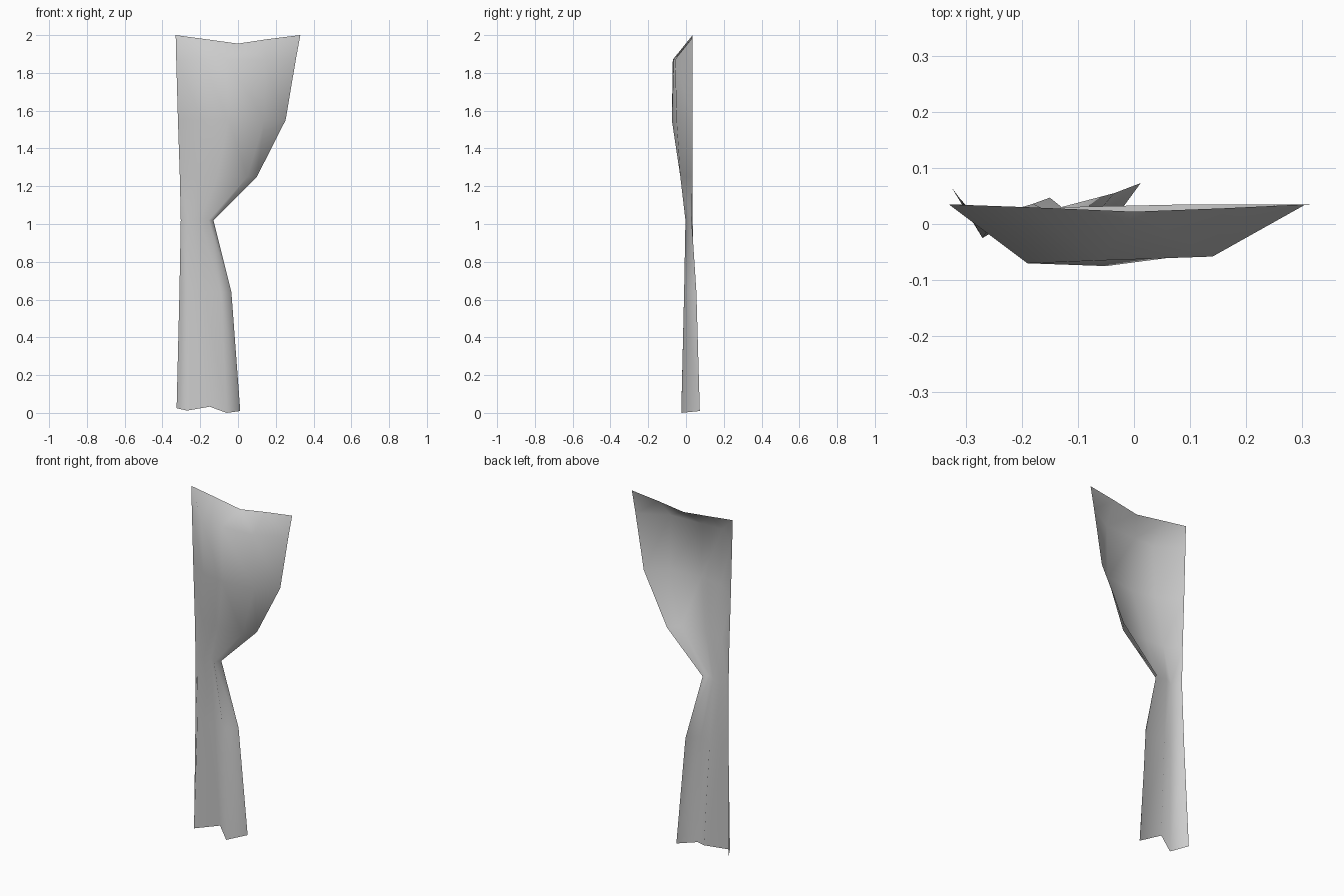
import bpy

cube = bpy.data.objects.get("Cube")
if cube:
    bpy.data.objects.remove(cube, do_unlink=True)

# Fabric
fabric = bpy.data.materials.new("grey fabric")
fabric.use_nodes = True
colour = (0.6, 0.6, 0.6, 1)
fabric.diffuse_color = colour
fabric.node_tree.nodes["Principled BSDF"].inputs["Base Color"].default_value = colour

# Pleat profiles from header to hem: height, x across the cloth, y depth
rows = [
    (1.98, (-.33, -.19, 0, .16, .33), (.035, .03, .022, .028, .035)),
    (1.87, (-.327, -.19, -.06, .14, .306), (.035, -.07, -.065, -.058, .035)),
    (1.55, (-.318, -.19, -.05, .14, .252), (.035, -.05, -.075, -.05, .035)),
    (1.25, (-.308, -.22, -.11, .05, .10), (.035, -.02, -.03, -.03, .035)),
    (1.02, (-.303, -.26, -.2, -.155, -.13), (.035, -.003, .03, -.003, .03)),
    (.64, (-.31, -.26, -.18, -.09, -.035), (.045, -.01, .036, -.01, .055)),
    (.015, (-.325, -.27, -.15, -.06, .012), (.065, -.025, .047, -.025, .073)),
]
header_rise = (.02, .001, -.025, -.001, .02)
hem_rise = (.01, -.003, .018, -.015, -.005)

verts = []
for r, (z, xs, ys) in enumerate(rows):
    for c, (x, y) in enumerate(zip(xs, ys)):
        rise = header_rise[c] if r == 0 else hem_rise[c] if r == len(rows) - 1 else 0
        verts.append((x, y, z + rise))

# Loft the pleats into one open sheet facing the front
n = len(header_rise)
faces = [(r * n + c, (r + 1) * n + c, (r + 1) * n + c + 1, r * n + c + 1)
         for r in range(len(rows) - 1) for c in range(n - 1)]
mesh = bpy.data.meshes.new("tied_curtain")
mesh.from_pydata(verts, [], faces)
mesh.materials.append(fabric)
for face in mesh.polygons:
    face.use_smooth = True
curtain = bpy.data.objects.new("tied_curtain", mesh)
bpy.context.collection.objects.link(curtain)
